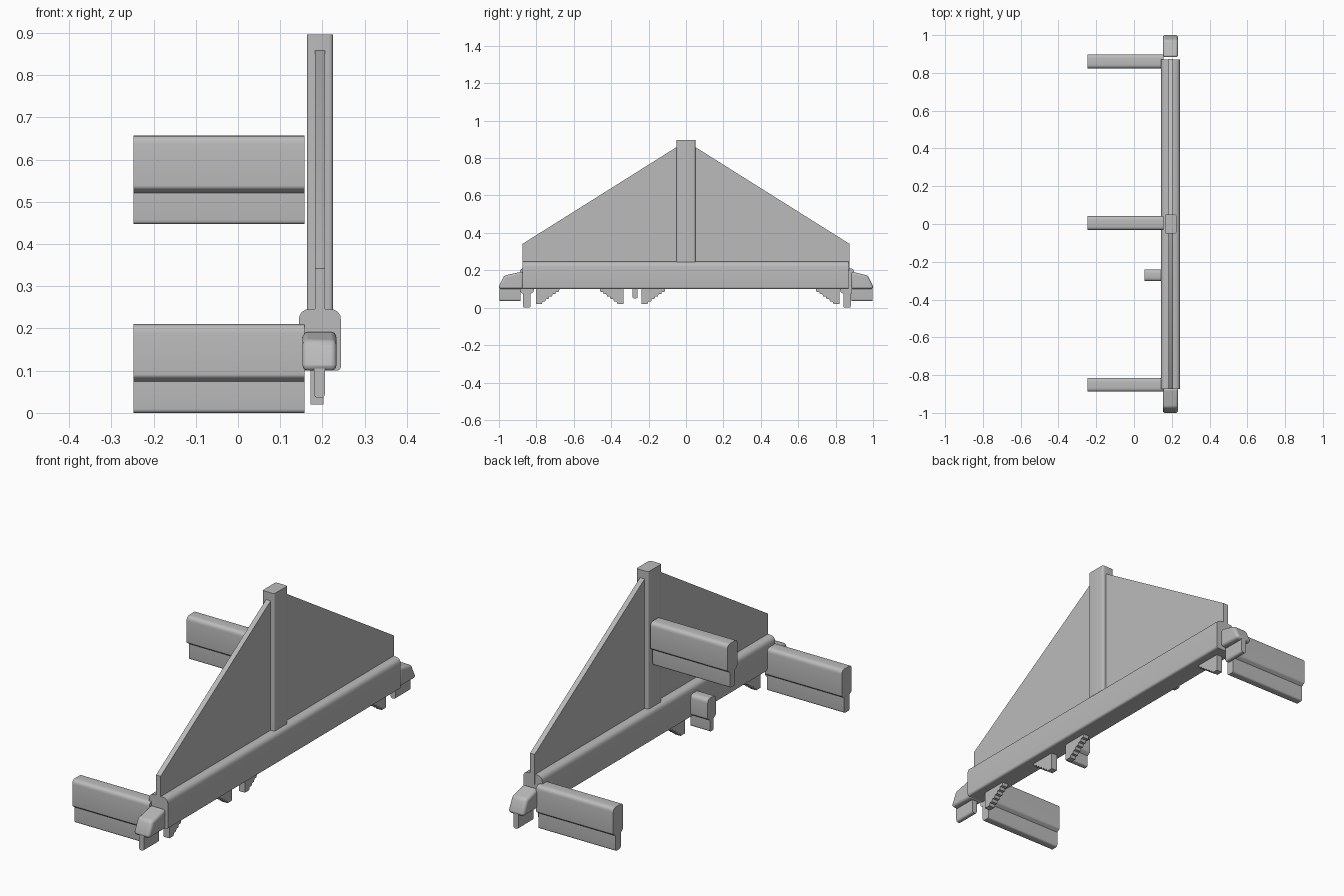
import bpy, bmesh, math
from mathutils import Vector

cube = bpy.data.objects.get("Cube")
if cube:
    bpy.data.objects.remove(cube, do_unlink=True)

GREY = (0.5, 0.5, 0.5, 1)
mat = bpy.data.materials.new("plain grey")
mat.use_nodes = True
mat.diffuse_color = GREY
mat.node_tree.nodes["Principled BSDF"].inputs["Base Color"].default_value = GREY


def rounded(points, radii, steps=4):
    """Round the corners of a closed profile, one radius per corner."""
    out = []
    n = len(points)
    for i, r in enumerate(radii):
        p = Vector(points[i])
        if r == 0:
            out.append(p)
            continue
        a = p + (Vector(points[i - 1]) - p).normalized() * r
        b = p + (Vector(points[(i + 1) % n]) - p).normalized() * r
        for k in range(steps + 1):
            t = k / steps
            out.append(a * (1 - t) ** 2 + p * (2 * t * (1 - t)) + b * t * t)
    return out


def prism(name, profile, axis, lo, hi, bevel=0):
    """Extrude a profile along an axis between lo and hi."""
    place = {"x": lambda p, e: (e, p[0], p[1]),
             "y": lambda p, e: (p[0], e, p[1]),
             "z": lambda p, e: (p[0], p[1], e)}[axis]
    bm = bmesh.new()
    ends = [[bm.verts.new(place(p, e)) for p in profile] for e in (lo, hi)]
    bm.faces.new(ends[0])
    bm.faces.new(ends[1])
    n = len(profile)
    for i in range(n):
        j = (i + 1) % n
        bm.faces.new((ends[0][i], ends[0][j], ends[1][j], ends[1][i]))
    bmesh.ops.recalc_face_normals(bm, faces=bm.faces)
    mesh = bpy.data.meshes.new(name)
    bm.to_mesh(mesh)
    bm.free()
    mesh.materials.append(mat)
    mesh.shade_smooth()
    mesh.set_sharp_from_angle(angle=math.radians(35))
    obj = bpy.data.objects.new(name, mesh)
    bpy.context.collection.objects.link(obj)
    if bevel:
        mod = obj.modifiers.new("soft edges", "BEVEL")
        mod.width = bevel
        mod.segments = 3
    return obj


def box(a0, a1, b0, b1):
    return [(a0, b0), (a1, b0), (a1, b1), (a0, b1)]


MID = 0.194  # x of the long beam's centre line

# Long beam with rounded long edges
prism("base_beam", rounded(box(MID - 0.05, MID + 0.05, 0.1, 0.246),
                           (0.012, 0.012, 0.028, 0.028)), "y", -0.873, 0.87)

# Upright post and the sloping thin wall through it
prism("upright_post", rounded(box(MID - 0.031, MID + 0.031, -0.05, 0.05),
                              [0.01] * 4), "z", 0.2, 0.897)
prism("gable_wall", [(-0.873, 0.2), (0.873, 0.2), (0.873, 0.342), (0.04, 0.865),
                     (-0.04, 0.865), (-0.873, 0.342)], "x", MID - 0.012, MID + 0.012)


# Side boards: a thick rounded upper part above a thinner lip
def board(name, y, z, x0, half, lip, step, top):
    pts = [(y - lip, z), (y + lip, z), (y + lip, z + step), (y + half, z + step + 0.012),
           (y + half, z + top), (y - half, z + top),
           (y - half, z + step + 0.012), (y - lip, z + step)]
    radii = (0.01, 0.01, 0, 0.006, 0.02, 0.02, 0.006, 0)
    prism(name, rounded(pts, radii), "x", x0, 0.157)


board("front_board", -0.851, 0, -0.247, 0.037, 0.02, 0.074, 0.21)
board("back_board", 0.861, 0, -0.247, 0.037, 0.02, 0.074, 0.21)
board("middle_board", 0.005, 0.447, -0.247, 0.037, 0.02, 0.074, 0.21)
board("short_board", -0.272, 0.05, 0.055, 0.031, 0.014, 0.055, 0.16)

# End blocks with a sloping nose and a narrow keel
for side, start, label in ((-1, 0.87, "front"), (1, 0.883, "back")):
    nose = [(side * start, 0.1), (side, 0.1), (side, 0.115),
            (side * 0.972, 0.172), (side * start, 0.194)]
    prism(label + "_end_block", nose, "x", MID - 0.041, MID + 0.039, 0.012)
    keel = rounded(box(MID - 0.014, MID + 0.012, 0.035, 0.11), (0.012, 0.012, 0, 0))
    prism(label + "_end_keel", keel, "y", *sorted((side * 0.885, side * 0.998)))

# Stepped brackets below the beam, each tapering away from its upright edge
STEPS = 6
for i, (y, way) in enumerate(((-0.803, 1), (-0.335, -1), (-0.237, 1), (0.82, -1))):
    pts = [(y, 0.11), (y, 0.02)]
    for k in range(STEPS):
        reach = y + way * (0.032 + 0.018 * k)
        pts += [(reach, 0.02 + 0.013 * k), (reach + way * 0.004, 0.033 + 0.013 * k)]
    pts.append((y + way * 0.126, 0.11))
    prism("stepped_bracket_%d" % (i + 1), pts, "x", MID - 0.022, MID + 0.008)
